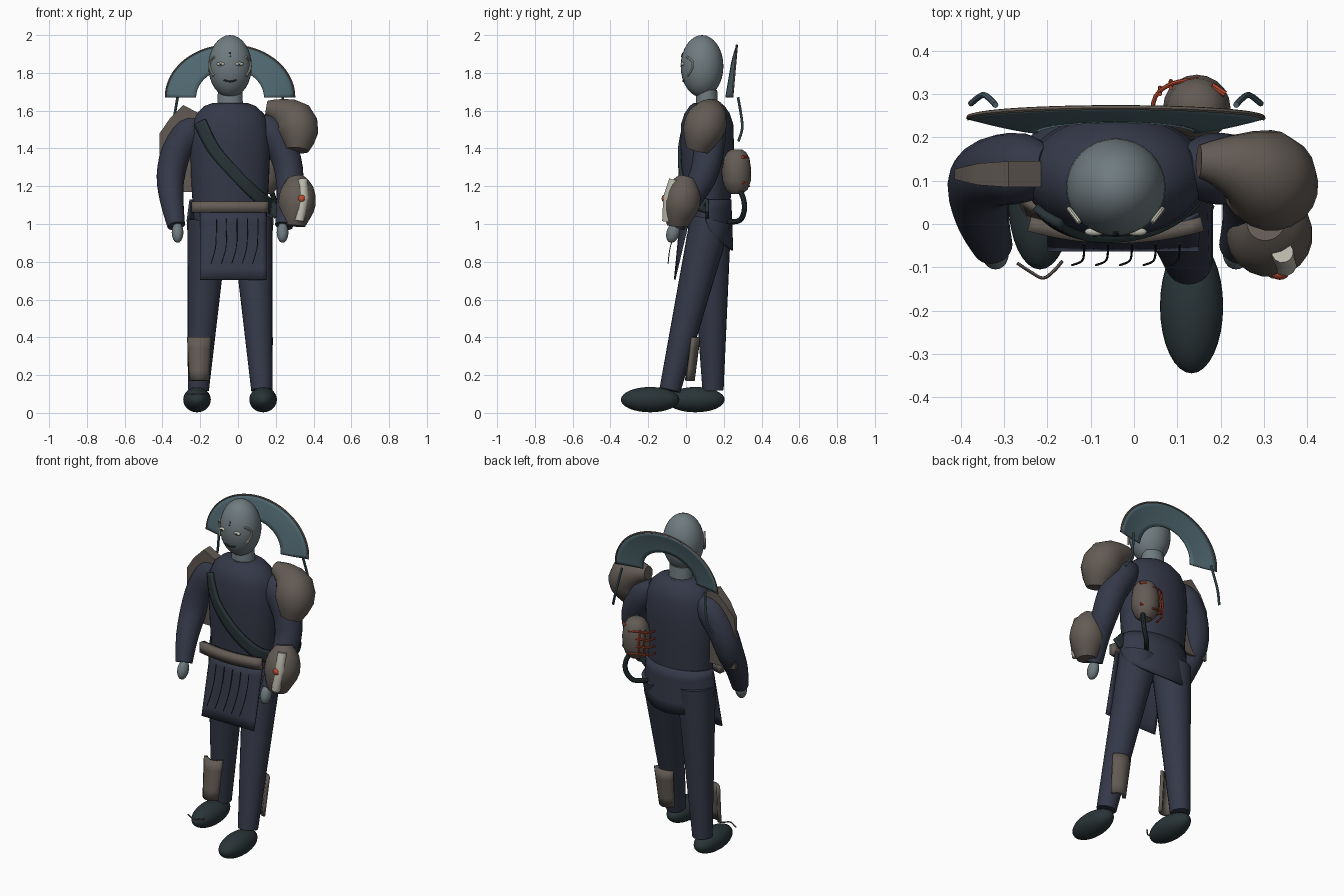
import bpy, bmesh, math
from mathutils import Vector, Matrix

if "Cube" in bpy.data.objects:
    bpy.data.objects.remove(bpy.data.objects["Cube"])

C = -0.042  # the body's own mirror plane


def mat(name, r, g, b):
    m = bpy.data.materials.new(name)
    m.diffuse_color = (r, g, b, 1)
    m.use_nodes = True
    m.node_tree.nodes["Principled BSDF"].inputs["Base Color"].default_value = m.diffuse_color
    return m


SKIN = mat("skin", .16, .20, .215)
NAVY = mat("navy_cloth", .035, .04, .065)
BROWN = mat("brown_armour", .125, .105, .09)
TEAL = mat("teal_panel", .08, .14, .165)
DARK = mat("dark_leather", .022, .034, .038)
CREAM = mat("cream", .5, .49, .42)
RED = mat("red_wire", .5, .07, .03)


def finish(name, bm, m, angle=35, thick=0):
    bmesh.ops.recalc_face_normals(bm, faces=bm.faces)
    me = bpy.data.meshes.new(name)
    bm.to_mesh(me)
    bm.free()
    ob = bpy.data.objects.new(name, me)
    bpy.context.collection.objects.link(ob)
    me.materials.append(m)
    if thick:
        mod = ob.modifiers.new("thickness", 'SOLIDIFY')
        mod.thickness = thick
        mod.offset = 0
    bpy.ops.object.select_all(action='DESELECT')
    ob.select_set(True)
    bpy.context.view_layer.objects.active = ob
    bpy.ops.object.shade_smooth_by_angle(angle=math.radians(angle))
    return ob


def skin_rings(bm, rings):
    vs = [[bm.verts.new(p) for p in r] for r in rings]
    n = len(vs[0])
    for a, b in zip(vs, vs[1:]):
        for i in range(n):
            bm.faces.new((a[i], a[(i + 1) % n], b[(i + 1) % n], b[i]))
    bm.faces.new(vs[0])
    bm.faces.new(vs[-1])


def loft(name, rings, m, n=32):
    """Horizontal ellipses: (cx, cy, z, rx, ry)."""
    bm = bmesh.new()
    skin_rings(bm, [[(x + rx * math.cos(2 * math.pi * i / n), y + ry * math.sin(2 * math.pi * i / n), z)
                     for i in range(n)] for x, y, z, rx, ry in rings])
    return finish(name, bm, m)


def smooth_path(pts, k):
    out = []
    for i in range(len(pts) - 1):
        p0, p1, p2, p3 = (Vector(pts[max(0, min(len(pts) - 1, i + j))]) for j in (-1, 0, 1, 2))
        for s in range(k):
            t = s / k
            out.append(.5 * (2 * p1 + (p2 - p0) * t + (2 * p0 - 5 * p1 + 4 * p2 - p3) * t * t
                             + (3 * p1 - p0 - 3 * p2 + p3) * t ** 3))
    return out + [Vector(pts[-1])]


def tube(name, pts, m, n=20, k=4, angle=35):
    """Round sections along a path of (x, y, z, radius)."""
    path = smooth_path(pts, k)
    rings, u = [], None
    for i, p in enumerate(path):
        t = (path[min(i + 1, len(path) - 1)] - path[max(i - 1, 0)]).to_3d().normalized()
        u = t.orthogonal() if u is None else u - t * u.dot(t)
        u.normalize()
        v = t.cross(u)
        rings.append([p.to_3d() + p[3] * (u * math.cos(2 * math.pi * j / n) + v * math.sin(2 * math.pi * j / n))
                      for j in range(n)])
    bm = bmesh.new()
    skin_rings(bm, rings)
    return finish(name, bm, m, angle)


def wire(name, pts, r, m, n=8):
    return tube(name, [(*p, r) for p in pts], m, n)


def ball(name, c, r, m, n=32, rot=0):
    bm = bmesh.new()
    M = Matrix.Translation(c) @ Matrix.Rotation(rot, 4, 'X') @ Matrix.Diagonal((*r, 1))
    bmesh.ops.create_uvsphere(bm, u_segments=n, v_segments=n // 2, radius=1, matrix=M)
    return finish(name, bm, m, 60)


def sheet(name, f, m, nu, nv, thick):
    """Surface f(u, v) over the unit square, given a thickness."""
    bm = bmesh.new()
    g = [[bm.verts.new(f(i / nu, j / nv)) for j in range(nv + 1)] for i in range(nu + 1)]
    for i in range(nu):
        for j in range(nv):
            bm.faces.new((g[i][j], g[i + 1][j], g[i + 1][j + 1], g[i][j + 1]))
    return finish(name, bm, m, 35, thick)


# Head, neck and face
HC, HR = (-0.042, .085, 1.835), (.115, .113, .165)
ball("head", HC, HR, SKIN)
loft("neck", [(C, .11, 1.60, .07, .06), (C, .11, 1.71, .064, .055)], SKIN)


def face(dx, z, out=.002):
    s = 1 - (dx / HR[0]) ** 2 - ((z - HC[2]) / HR[2]) ** 2
    return (C + dx, HC[1] - HR[1] * math.sqrt(max(0, s)) - out, z)


for s, side in ((-1, "left"), (1, "right")):
    ball(side + "_eye", face(s * .049, 1.847, .001), (.023, .010, .010), CREAM, 16)
    ball(side + "_pupil", face(s * .049, 1.847, .010), (.007, .003, .004), DARK, 12)
    wire(side + "_cheek_arc", [face(s * d, z, .012) for d, z in
                               ((.084, 1.885), (.106, 1.86), (.106, 1.82), (.088, 1.785))], .006, CREAM)
wire("mouth", [face(d, z) for d, z in ((-.033, 1.762), (0, 1.754), (.033, 1.762))], .004, DARK)
for i, (a, b) in enumerate((((-.005, 1.905), (.005, 1.905)), ((.003, 1.905), (.003, 1.885)), ((-.007, 1.885), (.007, 1.885)))):
    wire("forehead_mark_%d" % i, [face(*a), face(*b)], .002, DARK)

# Torso
TY = .112
TORSO = [(.98, .19, .12), (1.1, .198, .122), (1.25, .207, .134), (1.42, .213, .142),
         (1.53, .203, .138), (1.585, .178, .12), (1.625, .135, .092), (1.64, .095, .072)]
loft("torso", [(C, TY, z, rx, ry) for z, rx, ry in TORSO], NAVY, 40)


def chest_y(x, z):
    for (z0, a0, b0), (z1, a1, b1) in zip(TORSO, TORSO[1:]):
        if z <= z1:
            t = (z - z0) / (z1 - z0)
            a, b = a0 + (a1 - a0) * t, b0 + (b1 - b0) * t
            break
    return TY - (b + .008) * math.sqrt(max(0, 1 - ((x - C) / (a + .01)) ** 2))


SASH = smooth_path([(-.2, 1.54), (-.13, 1.4), (-.02, 1.27), (.09, 1.16), (.165, 1.1), (.215, 1.05)], 6)


def sash(u, v):
    i = round(u * (len(SASH) - 1))
    d = SASH[min(i + 1, len(SASH) - 1)] - SASH[max(i - 1, 0)]
    d.normalize()
    w = (v - .5) * .062
    x, z = SASH[i].x - d.y * w, SASH[i].y + d.x * w
    return (x, chest_y(x, z), z)


sheet("sash", sash, DARK, len(SASH) - 1, 4, .018)


# Belt, apron, back skirt and hanging cords
def arc(u, rx, y_mid, y_end):
    x = (2 * u - 1)
    return C + rx * x, y_mid + (y_end - y_mid) * x * x


sheet("belt", lambda u, v: (*arc(u, .2, -.028, .0), 1.06 + .06 * v), BROWN, 16, 1, .034)
sheet("apron", lambda u, v: (-.2 + .35 * u, -.06 + v * (.035 + .05 * (2 * u - 1) ** 2),
                             .705 + .36 * v), NAVY, 16, 6, .008)
sheet("back_skirt", lambda u, v: (C + (.225 - .015 * v) * math.cos(math.pi * u),
                                  .105 + (.14 - .01 * v) * math.sin(math.pi * u),
                                  1.13 - (1 - v) * (.11 + .16 * math.sin(math.pi * u) ** .6)), NAVY, 24, 4, .01)
for i in range(5):
    x = -.115 + .055 * i
    wire("apron_cord_%d" % i, [(x, -.045, 1.03), (x, -.062, .95), (x - .005, -.085, .87), (x - .028, -.095, .79)],
         .0025, DARK, 6)

# Legs, feet and shin plates
for s, side, fy, ay in ((-1, "left", .05, .143), (1, "right", -.19, -.085)):
    tube(side + "_leg", [(C + s * .116, .13, 1.02, .109), (C + s * .168, ay, .12, .056)], NAVY, 24, 3)
    ball(side + "_foot", (C + s * .175, fy, .07), (.073, .155, .067), DARK)
    sheet(side + "_shin_plate", lambda u, v: (
        C + s * .163 + (2 * u - 1) * (.046 + .012 * v),
        .02 + .03 * v + s * .016 * (1 - 2 * (2 * u - 1) ** 2), .17 + .23 * v), BROWN, 8, 4, .02)
wire("toe_strap", [(-.27, -.09, .1), (-.24, -.11, .1), (-.21, -.125, .1), (-.185, -.108, .1), (-.165, -.085, .1)],
     .004, BROWN, 6)

# Arms and hands
for s, side in ((-1, "left"), (1, "right")):
    tube(side + "_arm", [(C + s * d, y, z, r) for d, y, z, r in (
        (.155, .135, 1.54, .045), (.215, .13, 1.495, .08), (.285, .12, 1.38, .08), (.315, .088, 1.25, .074),
        (.308, .015, 1.12, .062), (.285, -.05, .99, .047))], NAVY, 24, 3)
    ball(side + "_hand", (C + s * .278, -.068, .955), (.031, .035, .056), SKIN, 20, -.3)

# Right shoulder armour, forearm guard with wrist device
tube("right_pauldron", [(.15, .145, 1.615, .038), (.215, .14, 1.60, .066), (.295, .115, 1.555, .108),
                        (.32, .085, 1.48, .106), (.315, .06, 1.39, .06)], BROWN, 20, 2, 40)
tube("right_forearm_guard", [(.305, .005, 1.245, .045), (.313, -.01, 1.19, .086), (.313, -.025, 1.11, .1),
                             (.305, -.04, 1.04, .078), (.3, -.045, .99, .055)], BROWN, 20, 2, 40)
tube("wrist_device", [(.343, -.065, 1.235, .025), (.345, -.09, 1.14, .032), (.325, -.102, 1.015, .025)], CREAM, 12, 1, 40)
ball("wrist_light", (.337, -.115, 1.135), (.02, .014, .02), RED, 16)

# Left shoulder plate hanging behind the arm
bm = bmesh.new()
outline = [(-.415, 1.17, .008), (-.415, 1.48, .012), (-.36, 1.56, .025), (-.29, 1.63, .03),
           (-.215, 1.59, .03), (-.235, 1.4, .02), (-.235, 1.17, .01)]
front = [bm.verts.new((x, .115 - t, z)) for x, z, t in outline]
back = [bm.verts.new((x, .115 + t, z)) for x, z, t in outline]
bm.faces.new(front)
bm.faces.new(back)
for i in range(len(outline)):
    j = (i + 1) % len(outline)
    bm.faces.new((front[i], front[j], back[j], back[i]))
finish("left_shoulder_plate", bm, BROWN)


# Fan collar behind the head with rim and trailing ribbons
def fan(u, v):
    a = math.pi * u
    y_in, y_out = .212 + .025 * math.sin(a), .245 + .024 * math.sin(a)
    return (C + (.18 + .16 * v) * math.cos(a), y_in + (y_out - y_in) * v ** 1.3,
            1.67 + (.15 + .125 * v) * math.sin(a))


sheet("fan_collar", fan, TEAL, 40, 6, .008)
wire("fan_rim", [fan(i / 20, 1) for i in range(21)], .006, BROWN, 6)
for s, side in ((-1, "left"), (1, "right")):
    wire(side + "_ribbon", [(C + s * d, y, z) for d, y, z in (
        (.278, .275, 1.67), (.29, .288, 1.6), (.308, .298, 1.51), (.335, .278, 1.44))], .007, TEAL)

# Back pod with wires and hose
loft("back_pod", [(.145, .268, z, .078 * k, .077 * k) for z, k in (
    (1.16, .45), (1.185, .78), (1.23, .98), (1.29, 1), (1.35, .88), (1.38, .65), (1.395, .35))], BROWN, 20)
for i in range(4):
    z = 1.2 + .045 * i
    wire("pod_wire_%d" % i, [(.15, .335, z), (.09, .325, z + .008), (.05, .295, z), (.04, .24, z - .005)], .005, RED)
for i, x in enumerate((.06, .085)):
    wire("pod_cross_wire_%d" % i, [(x, .305 + i * .015, 1.19), (x, .315 + i * .015, 1.27), (x, .3 + i * .015, 1.35)], .005, RED)
for i, z in enumerate((1.22, 1.355)):
    wire("pod_plug_%d" % i, [(.18, .32, z), (.21, .3, z)], .008, RED)
wire("pod_hose", [(.17, .28, 1.19), (.19, .305, 1.13), (.185, .308, 1.07), (.15, .285, 1.02), (.1, .225, 1.01)], .014, DARK, 10)
